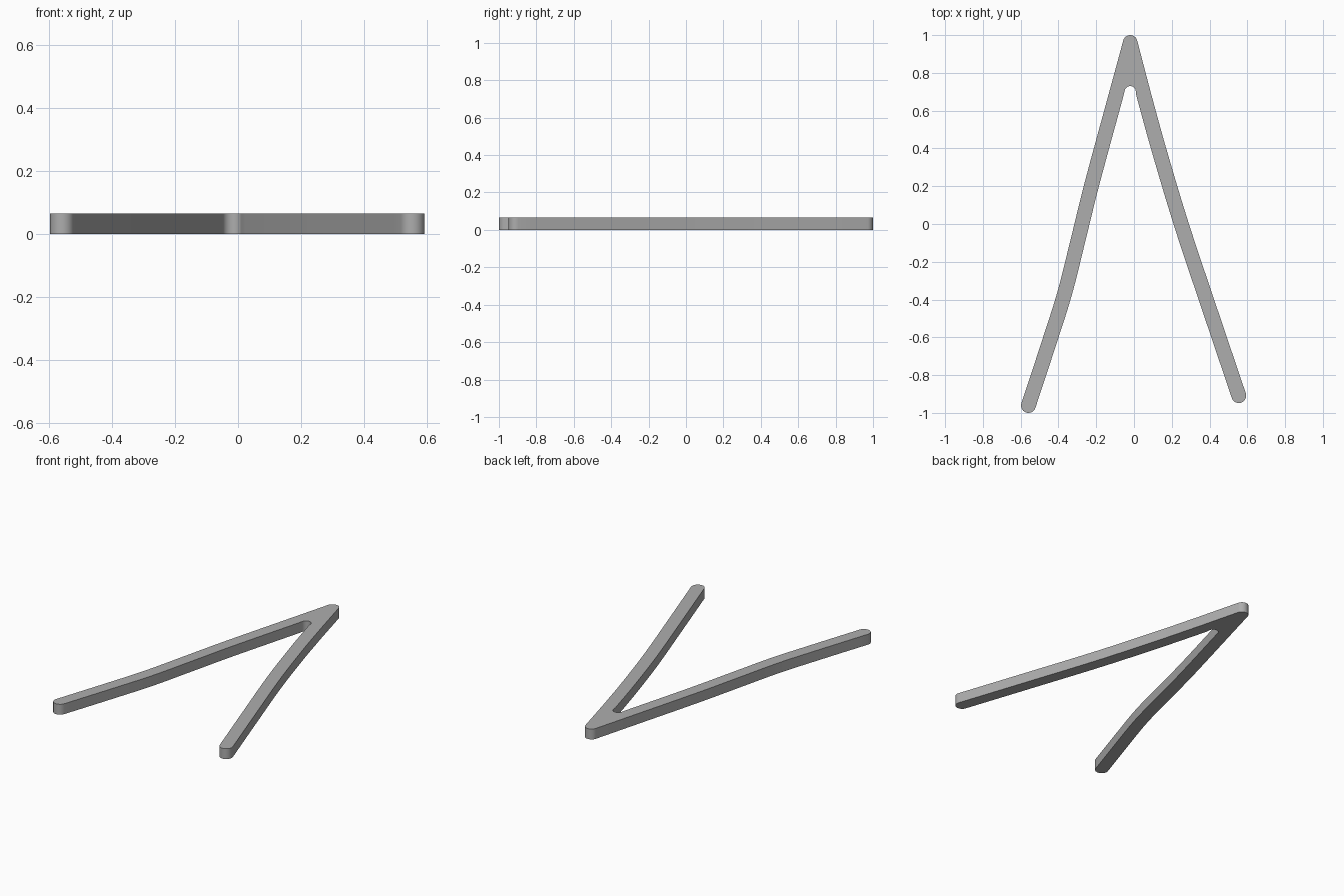
import bpy, bmesh, math
from mathutils import Vector
from mathutils.geometry import interpolate_bezier

cube = bpy.data.objects.get("Cube")
if cube:
    bpy.data.objects.remove(cube, do_unlink=True)

THICKNESS = 0.065
HALF_WIDTH = 0.039

grey = bpy.data.materials.new("grey")
grey.use_nodes = True
colour = (0.42, 0.42, 0.42, 1)
grey.diffuse_color = colour
grey.node_tree.nodes["Principled BSDF"].inputs["Base Color"].default_value = colour


def arc(centre, radius, start, end, steps=14):
    """Points on a circle, angles in degrees."""
    result = []
    for i in range(steps + 1):
        a = math.radians(start + (end - start) * i / steps)
        result.append(Vector((centre[0] + radius * math.cos(a),
                              centre[1] + radius * math.sin(a))))
    return result


def smooth_path(points, steps=8):
    """Smooth curve through the given centreline points."""
    p = [Vector(q) for q in points]
    tangents = [(p[min(i + 1, len(p) - 1)] - p[max(i - 1, 0)]).normalized()
                for i in range(len(p))]
    path = []
    for a, b, ta, tb in zip(p, p[1:], tangents, tangents[1:]):
        reach = (b - a).length / 3
        path += interpolate_bezier(a, a + ta * reach, b - tb * reach, b, steps)[:-1]
    return [Vector(q[:2]) for q in path] + [p[-1]]


def leg_edges(points):
    """Both long edges of a leg and the direction of its free end."""
    path = smooth_path(points)
    east, west = [], []
    for i, q in enumerate(path):
        d = (path[min(i + 1, len(path) - 1)] - path[max(i - 1, 0)]).normalized()
        side = Vector((-d.y, d.x)) * HALF_WIDTH
        east.append(q + side)
        west.append(q - side)
    return east, west, math.degrees(math.atan2(d.y, d.x))


# Centrelines of the two gently bent legs, from crotch to free end
left_leg = [(0.05, 0.69), (0.13, 0.4), (0.25, 0), (0.40, -0.45), (0.555, -0.909)]
right_leg = [(-0.093, 0.69), (-0.226, 0.2), (-0.295, -0.08),
             (-0.368, -0.37), (-0.46, -0.66), (-0.559, -0.961)]
l_east, l_west, l_dir = leg_edges(left_leg)
r_east, r_west, r_dir = leg_edges(right_leg)

# One continuous outline, clockwise from the rounded tip
outline = arc((-0.02, 0.962), 0.038, 165, 15)
outline += l_east[:-1] + arc(left_leg[-1], HALF_WIDTH, l_dir + 90, l_dir - 90)
outline += l_west[-2::-1]
outline += arc((-0.02, 0.70), 0.03, 15, 165)
outline += r_east[:-1] + arc(right_leg[-1], HALF_WIDTH, r_dir + 90, r_dir - 90)
outline += r_west[-2::-1]

# Extrude the outline into a flat bar
bm = bmesh.new()
base = bm.faces.new([bm.verts.new((q.x, q.y, 0)) for q in outline])
extruded = bmesh.ops.extrude_face_region(bm, geom=[base], use_keep_orig=True)
top = [v for v in extruded["geom"] if isinstance(v, bmesh.types.BMVert)]
bmesh.ops.translate(bm, verts=top, vec=(0, 0, THICKNESS))
caps = [f for f in bm.faces if len(f.verts) > 4]
bmesh.ops.triangulate(bm, faces=caps)
bmesh.ops.recalc_face_normals(bm, faces=bm.faces)
mesh = bpy.data.meshes.new("forked_bar")
bm.to_mesh(mesh)
bm.free()
mesh.materials.append(grey)
bar = bpy.data.objects.new("forked_bar", mesh)
bpy.context.collection.objects.link(bar)

bpy.ops.object.select_all(action='DESELECT')
bar.select_set(True)
bpy.context.view_layer.objects.active = bar
bpy.ops.object.shade_smooth_by_angle(angle=math.radians(35))
